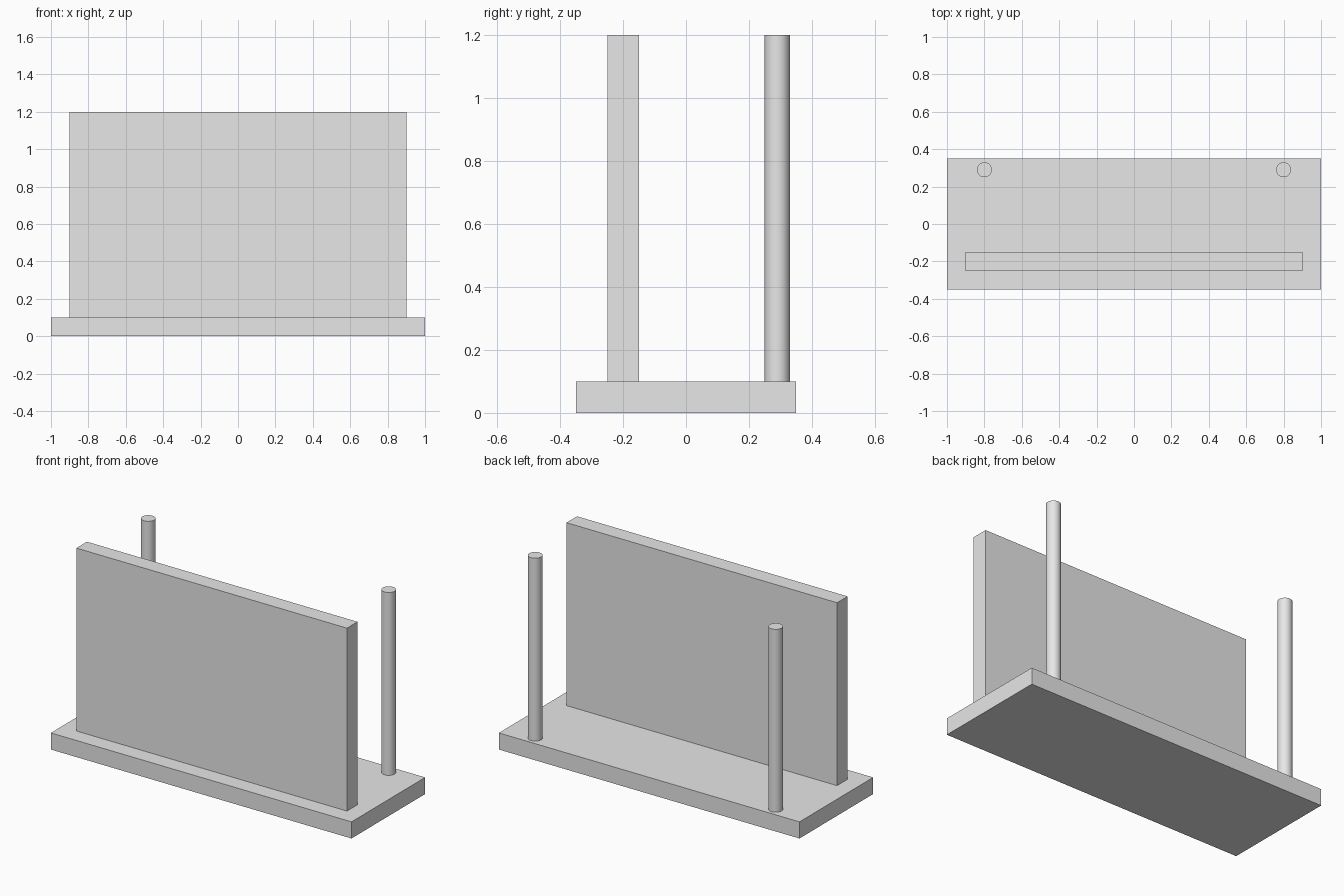
import bpy
import math

cube = bpy.data.objects.get("Cube")
if cube:
    bpy.data.objects.remove(cube, do_unlink=True)

# Single plain grey material
grey = bpy.data.materials.new("light_grey")
grey.use_nodes = True
colour = (0.8, 0.8, 0.8, 1.0)
grey.diffuse_color = colour
for node in grey.node_tree.nodes:
    if node.type == 'BSDF_PRINCIPLED':
        node.inputs["Base Color"].default_value = colour

BASE_TOP = 0.1
TOP = 1.2


def box(name, size, centre):
    bpy.ops.mesh.primitive_cube_add(size=1, location=centre)
    obj = bpy.context.object
    obj.name = name
    obj.scale = size
    bpy.ops.object.transform_apply(location=False, rotation=False, scale=True)
    obj.data.materials.append(grey)
    return obj


def post(name, x, y, radius):
    bpy.ops.mesh.primitive_cylinder_add(
        vertices=32, radius=radius, depth=TOP - BASE_TOP,
        location=(x, y, (TOP + BASE_TOP) / 2))
    obj = bpy.context.object
    obj.name = name
    obj.data.materials.append(grey)
    bpy.ops.object.shade_smooth_by_angle(angle=math.radians(30))
    return obj


# Base slab
box("base", (2.0, 0.7, BASE_TOP), (0, 0, BASE_TOP / 2))

# Upright panel near the front edge
box("front_panel", (1.8, 0.1, TOP - BASE_TOP), (0, -0.2, (TOP + BASE_TOP) / 2))

# Round posts at the back corners
for side, sign in (("left", 1), ("right", -1)):
    post("back_post_" + side, sign * 0.8, 0.29, 0.04)
